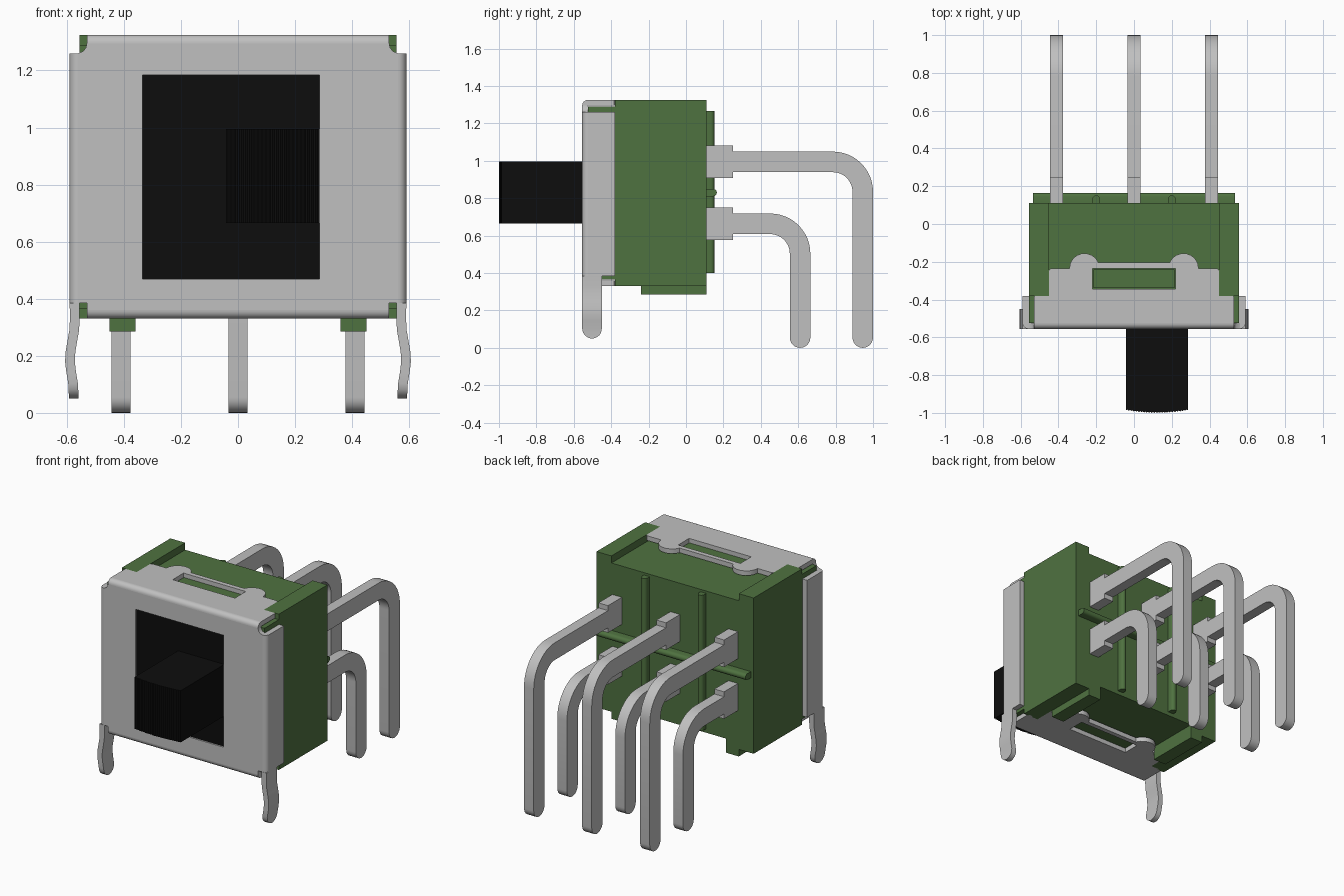
import bpy, bmesh, math
from mathutils import Vector

cube = bpy.data.objects.get("Cube")
if cube:
    bpy.data.objects.remove(cube, do_unlink=True)


def material(name, rgb, metallic=0.0):
    m = bpy.data.materials.new(name)
    m.use_nodes = True
    m.diffuse_color = (*rgb, 1)
    bsdf = next(n for n in m.node_tree.nodes if n.type == 'BSDF_PRINCIPLED')
    bsdf.inputs["Base Color"].default_value = (*rgb, 1)
    return m


METAL = material("light grey metal", (0.53, 0.53, 0.53))
GREEN = material("green plastic", (0.078, 0.168, 0.051))
BLACK = material("black plastic", (0.004, 0.004, 0.004))
parts = []


def finish(name, bm, mat):
    bmesh.ops.recalc_face_normals(bm, faces=bm.faces)
    me = bpy.data.meshes.new(name)
    bm.to_mesh(me)
    bm.free()
    me.materials.append(mat)
    ob = bpy.data.objects.new(name, me)
    bpy.context.collection.objects.link(ob)
    parts.append(ob)
    return ob


def prism(name, pts, axis, lo, hi, mat, hole=None):
    """Extrude a 2D outline along an axis: x takes (y,z), y takes (x,z), z takes (x,y)."""
    place = {'x': lambda a, b: (lo, a, b), 'y': lambda a, b: (a, lo, b), 'z': lambda a, b: (a, b, lo)}[axis]
    bm = bmesh.new()
    if hole is None:
        bm.faces.new([bm.verts.new(place(*p)) for p in pts])
    else:
        for loop in (pts, hole):
            vs = [bm.verts.new(place(*p)) for p in loop]
            for i, v in enumerate(vs):
                bm.edges.new((v, vs[i - 1]))
        bmesh.ops.triangle_fill(bm, edges=bm.edges[:], use_beauty=True)
    ext = bmesh.ops.extrude_face_region(bm, geom=bm.faces[:])
    d = Vector([hi - lo if axis == a else 0 for a in 'xyz'])
    bmesh.ops.translate(bm, vec=d, verts=[g for g in ext['geom'] if isinstance(g, bmesh.types.BMVert)])
    return finish(name, bm, mat)


def rect(a0, a1, b0, b1):
    return [(a0, b0), (a1, b0), (a1, b1), (a0, b1)]


def box(name, x, y, z, mat):
    return prism(name, rect(*x, *y), 'z', *z, mat)


def arc(cx, cy, r, a0, a1, n=8):
    return [(cx + r * math.cos(math.radians(a0 + (a1 - a0) * i / n)),
             cy + r * math.sin(math.radians(a0 + (a1 - a0) * i / n))) for i in range(n + 1)]


def mirrored(half):
    """Close a half outline by mirroring it across the first coordinate."""
    return half + [(-a, b) for a, b in reversed(half)]


FRONT, T = -0.555, 0.03          # shell front and sheet thickness
BOT, TOP = 0.33, 1.325           # shell height range

# Housing with shallow channels above and below, and a narrower front
prism("housing", mirrored([(0.45, 0.375), (0.45, BOT), (0.555, BOT), (0.555, TOP), (0.45, TOP), (0.45, 1.28)]),
      'y', -0.38, 0.11, GREEN)
prism("housing_front", rect(-0.555, 0.555, 0.365, 1.29), 'y', -0.525, -0.38, GREEN,
      hole=rect(-0.335, 0.285, 0.47, 1.185))
for s, side in ((1, "left"), (-1, "right")):
    box("housing_foot_" + side, sorted((s * 0.36, s * 0.45)), (-0.24, 0.11), (0.285, 0.39), GREEN)

# Rounded ribs on the back
for x, side in ((0.2, "left"), (-0.2, "right")):
    prism("back_rib_" + side, [(x + 0.02, 0.1)] + arc(x, 0.132, 0.02, 0, 180) + [(x - 0.02, 0.1)],
          'z', 0.4, 1.265, GREEN)
prism("back_rib_cross", [(0.1, 0.81)] + arc(0.145, 0.83, 0.02, -90, 90) + [(0.1, 0.85)],
      'x', -0.535, 0.535, GREEN)

# Shell front with slider window and notched corners
prism("shell_front",
      mirrored([(0.53, BOT + T), (0.53, 0.385), (0.56, 0.385), (0.56, 1.26),
                (0.542, 1.268), (0.533, 1.28), (0.53, TOP - T)]),
      'y', FRONT, FRONT + T, METAL, hole=rect(-0.335, 0.285, 0.47, 1.185))

# Clip flanges with two rounded ears and a slot, joined to the front by bends
flange = mirrored([(0.53, FRONT + T), (0.53, -0.385), (0.518, -0.37), (0.45, -0.37), (0.45, -0.245),
                   (0.44, -0.235)] + arc(0.262, -0.235, 0.08, 0, 158))
slot = rect(-0.22, 0.22, -0.345, -0.235)
yb = FRONT + T
for name, z0, zc, a0, a1 in (("top", TOP - T, TOP - T, 90, 180), ("bottom", BOT, BOT + T, 180, 270)):
    prism("shell_flange_" + name, flange, 'z', z0, z0 + T, METAL, hole=slot)
    prism("shell_bend_" + name, [(yb, zc)] + arc(yb, zc, T, a0, a1), 'x', -0.53, 0.53, METAL)
box("latch_top", (-0.215, 0.215), (-0.34, -0.24), (1.27, 1.30), GREEN)
box("latch_bottom", (-0.215, 0.215), (-0.34, -0.24), (0.355, 0.385), GREEN)

# Leg rows: height, outer x, half width
leg_rows = [(0.385, 0.59, 0.0525), (0.33, 0.589, 0.0525), (0.29, 0.591, 0.0525), (0.25, 0.598, 0.0525),
            (0.215, 0.604, 0.0525), (0.18, 0.606, 0.0525), (0.145, 0.602, 0.0525), (0.1025, 0.595, 0.0525),
            (0.082, 0.594, 0.0485), (0.066, 0.593, 0.038), (0.055, 0.593, 0.022), (0.05, 0.593, 0.006)]


def leg(name, s):
    bm = bmesh.new()
    yc = FRONT + 0.0525
    rings = [[bm.verts.new((s * xx, yc + d, z)) for xx, d in
              ((x, -w), (x, w), (x - 0.034, w), (x - 0.034, -w))] for z, x, w in leg_rows]
    for a, b in zip(rings, rings[1:]):
        for i in range(4):
            j = (i + 1) % 4
            bm.faces.new((a[i], a[j], b[j], b[i]))
    bm.faces.new(rings[0])
    bm.faces.new(rings[-1])
    finish(name, bm, METAL)


# Shell sides, their bends and the mounting legs
for s, side in ((1, "left"), (-1, "right")):
    box("shell_side_" + side, sorted((s * 0.556, s * 0.59)), (yb, -0.38), (0.385, 1.26), METAL)
    prism("shell_side_bend_" + side,
          [(s * 0.56, yb)] + [(s * a, b) for a, b in arc(0.56, yb, T, -90, 0)], 'z', 0.385, 1.26, METAL)
    leg("mounting_leg_" + side, s)

# Slider plate behind the window and the lever with a finely ridged, bowed face
box("slider_plate", (-0.335, 0.285), (-0.545, -0.4), (0.47, 1.185), BLACK)
x0, x1, n = -0.042, 0.285, 48
ridges = []
for i in range(n + 1):
    t = 2 * i / n - 1
    ridges.append((x0 + (x1 - x0) * i / n, -1.0 + 0.014 * t * t + (0.005 if i % 2 else 0)))
prism("slider_lever", [(x1, -0.5), (x0, -0.5)] + ridges, 'z', 0.665, 0.995, BLACK)


# Terminal pins: shouldered root, bend and rounded tip
def pin(name, x, zc, y_out):
    r, h = 0.215, 0.055
    by, bz = y_out - r, zc + h - r
    pts = [(0.08, zc + 0.0865), (0.25, zc + 0.0865), (0.25, zc + h)]
    pts += arc(by, bz, r, 90, 0, 12)
    pts += arc(y_out - h, h, h, 0, -180, 12)
    pts += arc(by, bz, r - 2 * h, 0, 90, 12)
    pts += [(0.25, zc - h), (0.25, zc - 0.0865), (0.08, zc - 0.0865)]
    prism(name, pts, 'x', x - 0.034, x + 0.034, METAL)


for x, side in ((-0.41, "right"), (0, "middle"), (0.41, "left")):
    pin("upper_pin_" + side, x, 0.994, 1.0)
    pin("lower_pin_" + side, x, 0.663, 0.665)

# Smooth the rounded bends, keep the corners crisp
bpy.ops.object.select_all(action='DESELECT')
for ob in parts:
    ob.select_set(True)
bpy.context.view_layer.objects.active = parts[0]
bpy.ops.object.shade_smooth_by_angle(angle=math.radians(32))
